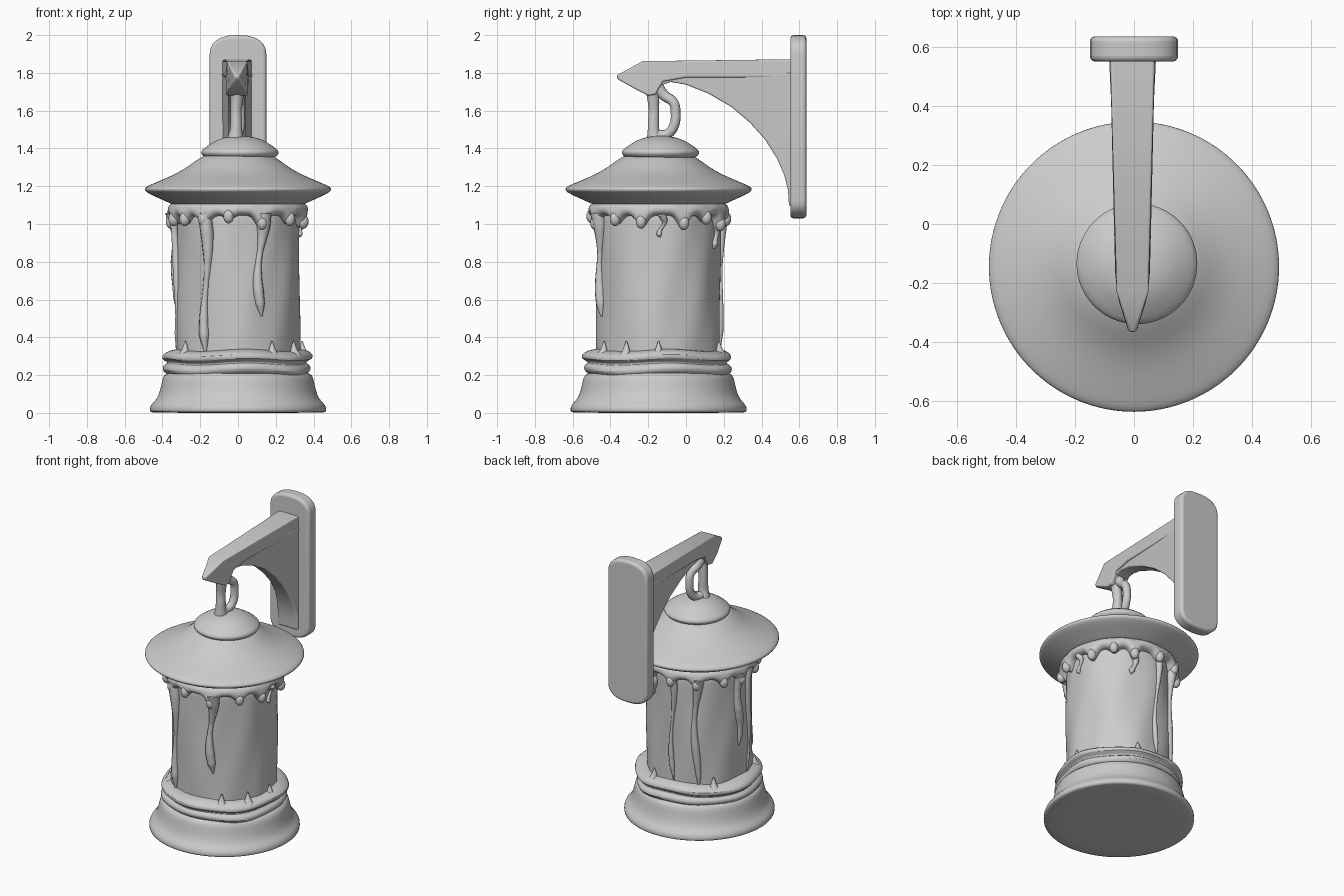
import bpy, bmesh, math, random
from math import sin, cos, pi, radians

if "Cube" in bpy.data.objects:
    bpy.data.objects.remove(bpy.data.objects["Cube"])
random.seed(4)
CY = -0.145  # lantern axis in y


def finish(name, bm, bevel=0.0, subsurf=0, angle=40):
    bmesh.ops.recalc_face_normals(bm, faces=bm.faces)
    me = bpy.data.meshes.new(name)
    bm.to_mesh(me)
    bm.free()
    ob = bpy.data.objects.new(name, me)
    bpy.context.collection.objects.link(ob)
    if bevel:
        m = ob.modifiers.new("bevel", 'BEVEL')
        m.width, m.segments, m.limit_method = bevel, 4, 'ANGLE'
        m.angle_limit = radians(35)
    if subsurf:
        m = ob.modifiers.new("smooth", 'SUBSURF')
        m.levels = m.render_levels = subsurf
    bpy.ops.object.select_all(action='DESELECT')
    bpy.context.view_layer.objects.active = ob
    ob.select_set(True)
    bpy.ops.object.shade_smooth_by_angle(angle=radians(angle))
    return ob


def lathe(name, prof, wobble=None, seg=64, cx=0.0, cy=CY):
    """Spin (radius, z) points; wobble(theta, r, z) may shift each point."""
    bm = bmesh.new()
    rows = []
    for r, z in prof:
        row = []
        for i in range(seg):
            t = 2 * pi * i / seg
            rr, zz = wobble(t, r, z) if wobble else (r, z)
            row.append(bm.verts.new((cx + rr * cos(t), cy + rr * sin(t), zz)))
        rows.append(row)
    for a, b in zip(rows, rows[1:]):
        for i in range(seg):
            j = (i + 1) % seg
            bm.faces.new((a[i], a[j], b[j], b[i]))
    bm.faces.new(rows[0])
    bm.faces.new(rows[-1])
    return finish(name, bm, subsurf=1, angle=60)


def extrude_yz(name, pts, half, bevel):
    """Extrude a side profile in x; half(y) gives the half width."""
    bm = bmesh.new()
    L = [bm.verts.new((-half(y) - 0.005, y, z)) for y, z in pts]
    R = [bm.verts.new((half(y) - 0.005, y, z)) for y, z in pts]
    bm.faces.new(L)
    bm.faces.new(R[::-1])
    for i in range(len(pts)):
        j = (i + 1) % len(pts)
        bm.faces.new((L[i], L[j], R[j], R[i]))
    return finish(name, bm, bevel=bevel)


def tube(name, pts, depth=1.0):
    """Smooth round tube through (x, y, z, radius) points."""
    cu = bpy.data.curves.new(name, 'CURVE')
    cu.dimensions, cu.bevel_depth, cu.bevel_resolution = '3D', depth, 3
    cu.use_fill_caps, cu.resolution_u = True, 6
    sp = cu.splines.new('BEZIER')
    sp.bezier_points.add(len(pts) - 1)
    for p, (x, y, z, r) in zip(sp.bezier_points, pts):
        p.co, p.radius = (x, y, z), r
        p.handle_left_type = p.handle_right_type = 'AUTO'
    ob = bpy.data.objects.new(name, cu)
    bpy.context.collection.objects.link(ob)
    return ob


# Flared base
lathe("base", [(0.462, 0.0), (0.466, 0.004), (0.468, 0.03), (0.455, 0.05), (0.428, 0.075),
               (0.412, 0.12), (0.402, 0.17), (0.394, 0.20), (0.37, 0.213), (0.33, 0.22)])


# Wax puddle rings around the foot of the body
def ripple(t, r, z):
    return r + 0.008 * sin(3 * t + 20 * z) + 0.005 * sin(7 * t), z + 0.006 * sin(4 * t + 1)


lathe("wax_rings", [(0.33, 0.19), (0.375, 0.20), (0.395, 0.225), (0.387, 0.248), (0.365, 0.258),
                    (0.368, 0.268), (0.397, 0.28), (0.397, 0.305), (0.365, 0.325), (0.33, 0.332),
                    (0.30, 0.335)], ripple)


# Candle body with a slightly uneven surface
def uneven(t, r, z):
    return r + 0.004 * sin(5 * t + 6 * z) + 0.003 * sin(9 * t - 8 * z), z


lathe("body", [(0.327, 0.22 + 0.075 * i) for i in range(13)], uneven)

# Roof with wide brim, neck and cap
lathe("roof", [(0.28, 1.10), (0.345, 1.10), (0.37, 1.115), (0.44, 1.145), (0.485, 1.168),
               (0.496, 1.18), (0.492, 1.195), (0.455, 1.212), (0.40, 1.235), (0.33, 1.265),
               (0.27, 1.30), (0.225, 1.335), (0.19, 1.355), (0.17, 1.37)])
lathe("roof_cap", [(0.17, 1.345), (0.19, 1.355), (0.207, 1.372), (0.205, 1.388), (0.185, 1.405),
                   (0.145, 1.432), (0.105, 1.452), (0.06, 1.463), (0.01, 1.466)], cx=0.01, cy=-0.135)

# Drip skirt under the roof, its lower edge hanging in lobes
drips = [(239, .05, .12), (262, .03, .08), (291, .08, .10), (320, .05, .10), (345, .07, .10),
         (22, .08, .10), (45, .04, .09), (66, .09, .08), (95, .05, .1), (122, .06, .1),
         (150, .05, .1), (172, .07, .1), (198, .05, .1), (218, .05, .09)]


def lobes(t, r, z):
    low = 0.0
    for a, length, width in drips:
        d = (t - radians(a) + pi) % (2 * pi) - pi
        low = max(low, length * math.exp(-(d / width) ** 2))
    k = max(0.0, min(1.0, (1.10 - z) / 0.05))
    return r + 0.13 * low * k, z - low * k


lathe("drip_skirt", [(0.32, 1.115), (0.355, 1.11), (0.372, 1.09), (0.372, 1.068), (0.357, 1.052),
                     (0.335, 1.045), (0.32, 1.047)], lobes, seg=128)


# Long wax streams down the body: angle, top z, bottom z, thickness
streams = [(239, 1.06, 0.32, .026), (291, 1.06, 0.51, .027), (122, 1.06, 0.30, .024),
           (172, 1.06, 0.55, .030), (190, 1.06, 0.33, .020), (66, 1.04, 0.87, .022),
           (3, 1.05, 0.93, .014), (95, 1.06, 0.34, .016)]
for n, (a, top, bot, w) in enumerate(streams):
    pts = []
    for i in range(9):
        u = i / 8
        t = radians(a + 2.5 * sin(6 * u + n))
        rr = 0.328 + 0.02 * (1 - u) ** 4
        wide = w * (1.35 - 0.9 * min(1, 3 * u) * 0.6 + 0.25 * sin(9 * u + n))
        if i == 8:
            wide *= 0.25
        pts.append((rr * cos(t), CY + rr * sin(t), top + (bot - top) * u, wide))
    tube(f"wax_stream_{n}", pts)

# Rounded beads at the ends of the skirt lobes
for n, (a, length, width) in enumerate(drips):
    bm = bmesh.new()
    bmesh.ops.create_uvsphere(bm, u_segments=16, v_segments=10, radius=1)
    t = radians(a)
    for v in bm.verts:
        v.co = (v.co.x * 0.028 + 0.358 * cos(t), v.co.y * 0.028 + CY + 0.358 * sin(t),
                v.co.z * 0.038 + 1.062 - length * 0.7)
    finish(f"wax_bead_{n}", bm, angle=60)

# Small wax peaks rising from the foot rings
for n, a in enumerate((0, 302, 330, 215, 140, 70)):
    t = radians(a)
    tube(f"wax_peak_{n}", [(r * cos(t), CY + r * sin(t), z, w) for r, z, w in
                           ((0.35, 0.29, .04), (0.342, 0.335, .018), (0.34, 0.38, .003))])

# Hanging hook: straight post and curved link
tube("hook_post", [(-0.015, -0.165, 1.44, .045), (-0.01, -0.172, 1.50, .032),
                   (-0.01, -0.17, 1.60, .029), (-0.005, -0.175, 1.68, .034), (-0.005, -0.185, 1.75, .045)])
tube("hook_link", [(-0.01, -0.16, 1.47, .03), (0.0, -0.10, 1.476, .026), (0.01, -0.068, 1.51, .026),
                   (0.012, -0.055, 1.59, .026), (0.012, -0.068, 1.645, .026), (0.0, -0.115, 1.68, .028),
                   (-0.005, -0.15, 1.72, .034)])


# Bracket: top beam tapering to a beak, and curved web
def beam_half(y):
    return 0.012 + 0.046 * min(1, (y + 0.37) / 0.14) + 0.018 * max(0, min(1, (y + 0.2) / 0.7))


extrude_yz("bracket_beam", [(-0.37, 1.785), (-0.23, 1.862), (0.56, 1.872), (0.56, 1.775), (0.0, 1.775),
                            (-0.12, 1.755), (-0.145, 1.715), (-0.16, 1.685), (-0.20, 1.68), (-0.27, 1.715),
                            (-0.36, 1.765)], beam_half, 0.01)
extrude_yz("bracket_web", [(-0.13, 1.80), (-0.13, 1.735), (-0.08, 1.752), (0.0, 1.738), (0.12, 1.69),
                           (0.24, 1.62), (0.34, 1.535), (0.42, 1.445), (0.48, 1.35), (0.52, 1.26),
                           (0.54, 1.18), (0.545, 1.10), (0.57, 1.08), (0.57, 1.80)],
           lambda y: 0.047 + 0.03 * max(0, (y - 0.46) / 0.1), 0.008)

# Wall plate with rounded ends
bm = bmesh.new()
outline = []
for zc, s in ((1.90, 1), (1.125, -1)):
    for i in range(13):
        t = pi * i / 12
        c, q = cos(t) * s, sin(t)
        outline.append((0.15 * math.copysign(abs(c) ** 0.8, c), zc + s * (0.10 if s > 0 else 0.095) * q ** 0.9))
f = bm.faces.new([bm.verts.new((x, 0.552, z)) for x, z in outline])
ext = bmesh.ops.extrude_face_region(bm, geom=[f])
for v in ext["geom"]:
    if isinstance(v, bmesh.types.BMVert):
        v.co.y = 0.637
bm.faces.new([v for v in f.verts]) if not f.is_valid else None
finish("wall_plate", bm, bevel=0.018)
